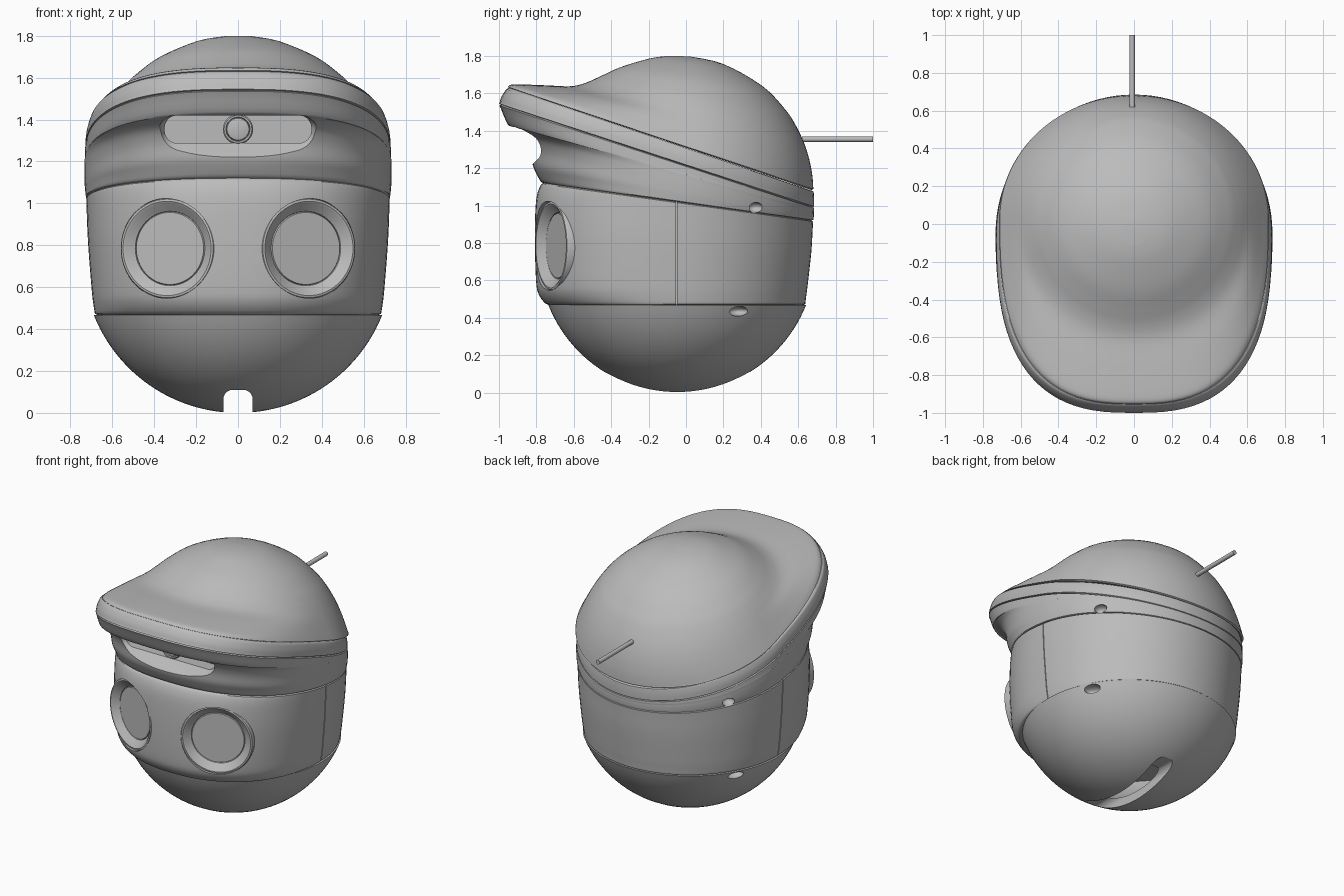
import bpy, bmesh, math
from mathutils import Matrix, Vector

if "Cube" in bpy.data.objects:
    bpy.data.objects.remove(bpy.data.objects["Cube"])

grey = bpy.data.materials.new("plain grey")
grey.use_nodes = True
grey.diffuse_color = (0.5, 0.5, 0.5, 1)
grey.node_tree.nodes["Principled BSDF"].inputs["Base Color"].default_value = (0.5, 0.5, 0.5, 1)

SIDES = 96
MID = -0.05          # y of the widest line of the head


def skin(name, rings, matrix=None):
    """Closed solid through a stack of equal rings, with flat ends."""
    bm = bmesh.new()
    rows = [[bm.verts.new(p) for p in ring] for ring in rings]
    for a, b in zip(rows, rows[1:]):
        for i in range(len(a)):
            j = (i + 1) % len(a)
            bm.faces.new((a[i], a[j], b[j], b[i]))
    bm.faces.new(rows[0][::-1])
    bm.faces.new(rows[-1])
    bmesh.ops.recalc_face_normals(bm, faces=bm.faces)
    if matrix:
        bm.transform(matrix)
    mesh = bpy.data.meshes.new(name)
    bm.to_mesh(mesh)
    bm.free()
    mesh.materials.append(grey)
    obj = bpy.data.objects.new(name, mesh)
    bpy.context.collection.objects.link(obj)
    return obj


def head_ring(w, yc, yf, zf, yb, zb, n):
    """Tilted outline: round at the back, squarer at the front."""
    pts = []
    for i in range(SIDES):
        c, s = math.cos(math.tau * i / SIDES), math.sin(math.tau * i / SIDES)
        e = 1 if s >= 0 else 2 / n
        x = w * math.copysign(abs(c) ** e, c)
        y = yc + (yb - yc if s >= 0 else yf - yc) * abs(s) ** e
        pts.append((x, y, zf + (zb - zf) * (y - yf) / (yb - yf)))
    return pts


def smooth_sections(secs, steps=4):
    """Catmull-Rom curve through the sections."""
    out = []
    for i in range(len(secs) - 1):
        p = [secs[max(0, min(len(secs) - 1, i + k))] for k in (-1, 0, 1, 2)]
        for k in range(steps):
            t = k / steps
            out.append([0.5 * (2 * b + (c - a) * t + (2 * a - 5 * b + 4 * c - d) * t * t
                               + (3 * b - a - 3 * c + d) * t ** 3) for a, b, c, d in zip(*p)])
    return out + [list(secs[-1])]


def head_part(name, secs, groove_top=True):
    """Loft with slightly turned-in rims, so that neighbours meet in a groove."""
    secs = smooth_sections(secs)

    def rim(k, dz):
        w, yc, yf, zf, yb, zb, n = secs[k]
        secs[k] = [w, yc, yf, zf + dz, yb, zb + dz, n]
        return [w - 0.01, yc, yf + 0.01, zf, yb - 0.01, zb, n]
    first = rim(0, 0.005)
    last = [rim(-1, -0.005)] if groove_top else []
    return skin(name, [head_ring(*s) for s in [first] + secs + last])


def circle(r, h, n=64):
    return [(r * math.cos(math.tau * i / n), r * math.sin(math.tau * i / n), h) for i in range(n)]


def lathe(name, profile, matrix):
    return skin(name, [circle(r, h) for r, h in profile], matrix)


def slot_ring(hw, z0, z1, r, y):
    """Rounded rectangle in the xz plane."""
    pts = []
    for i in range(32):
        a = math.tau * (i + 0.5) / 32
        c, s = math.cos(a), math.sin(a)
        pts.append((math.copysign(hw - r, c) + r * c, y,
                    (z1 - r if s > 0 else z0 + r) + r * s))
    return pts


def cut(target, cutter):
    mod = target.modifiers.new("cut", 'BOOLEAN')
    mod.operation, mod.solver, mod.object = 'DIFFERENCE', 'EXACT', cutter
    bpy.context.view_layer.objects.active = target
    bpy.ops.object.modifier_apply(modifier=mod.name)
    bpy.data.objects.remove(cutter)


def facing(x, y, z, turn=0.0):
    """Local z points to the front, turned outward about the vertical."""
    return Matrix.Translation((x, y, z)) @ Matrix.Rotation(turn, 4, 'Z') @ Matrix.Rotation(math.pi / 2, 4, 'X')


def dent(target, x, y, z, sx, sz):
    """Small oval vent on both sides."""
    for side in (1, -1):
        rings = [circle(math.sin(math.pi * k / 16), -math.cos(math.pi * k / 16), 32) for k in range(1, 16)]
        cut(target, skin("vent_cutter", rings, Matrix.Translation((side * x, y, z))
                         @ Matrix.Diagonal((sx, sx, sz, 1))))


# Hollow chin bowl with a neck slot
def bowl_rings(R, top):
    end = math.acos(1 - top / 0.741)
    return [[(x, y + MID + 0.003, 0.741 - R * math.cos(a)) for x, y, _ in circle(R * math.sin(a), 0, SIDES)]
            for a in [end * k / 24 for k in range(1, 25)]]


bowl = skin("chin_bowl", bowl_rings(0.741, 0.468) + bowl_rings(0.68, 0.44)[::-1])
cut(bowl, skin("neck_cutter", [slot_ring(0.07, -0.2, 0.11, 0.045, y) for y in (-1, 1)]))
dent(bowl, 0.585, 0.28, 0.435, 0.055, 0.027)

# Face band
face = head_part("face_band", [
    (0.682, MID, -0.745, 0.468, 0.637, 0.468, 2.2),
    (0.69, MID, -0.785, 0.52, 0.642, 0.51, 2.3),
    (0.698, MID, -0.802, 0.6, 0.65, 0.57, 2.35),
    (0.715, MID, -0.808, 0.85, 0.67, 0.75, 2.35),
    (0.722, MID, -0.80, 1.04, 0.677, 0.87, 2.3),
    (0.724, MID, -0.772, 1.12, 0.68, 0.92, 2.3)])
for side in (1, -1):
    seam = [[(side * x, MID + y, z) for x, y in ((0.67, -0.003), (0.8, -0.003), (0.8, 0.003), (0.67, 0.003))]
            for z in (0.4, 1.1)]
    cut(face, skin("seam_cutter", seam))

# Round eyes, set into the face
eye_profile = [(0.2, -0.07), (0.241, -0.06), (0.241, 0.012), (0.235, 0.022), (0.225, 0.024),
               (0.214, 0.018), (0.185, -0.012), (0.178, -0.016), (0.176, -0.022), (0.172, -0.014)]
eyes = []
for side, label in ((1, "left"), (-1, "right")):
    place = facing(side * 0.33, -0.70, 0.785, side * math.radians(21))
    cut(face, lathe("eye_cutter", [(0.238, -0.05), (0.238, 0.4)], place))
    eyes.append(lathe(label + "_eye", eye_profile, place))

# Forehead flaring out under the visor
forehead = head_part("forehead", [
    (0.724, MID, -0.772, 1.12, 0.68, 0.92, 2.3),
    (0.728, MID, -0.80, 1.17, 0.682, 0.93, 2.3),
    (0.731, MID, -0.82, 1.22, 0.683, 0.94, 2.35),
    (0.733, MID, -0.83, 1.30, 0.684, 0.955, 2.4),
    (0.733, MID, -0.86, 1.37, 0.684, 0.967, 2.5),
    (0.733, MID, -0.925, 1.42, 0.685, 0.975, 2.6),
    (0.732, MID, -0.955, 1.437, 0.685, 0.98, 2.65),
    (0.73, MID, -0.998, 1.54, 0.685, 0.99, 2.7)])
cut(forehead, skin("sensor_cutter", [
    slot_ring(0.385, 1.22, 1.42, 0.09, -1.2), slot_ring(0.385, 1.22, 1.42, 0.09, -0.82),
    slot_ring(0.35, 1.287, 1.42, 0.06, -0.755), slot_ring(0.35, 1.287, 1.42, 0.06, -0.67)]))
dent(forehead, 0.59, 0.37, 0.99, 0.042, 0.028)

# Sensor lens in the slot
lens = lathe("sensor_lens", [(0.072, -0.08), (0.072, 0.0), (0.066, 0.008), (0.058, 0.008),
                             (0.055, -0.004), (0.052, 0.004), (0.03, 0.01)], facing(0, -0.75, 1.354))

# Visor band
band = head_part("visor_band", [
    (0.73, MID, -1.0, 1.54, 0.685, 0.99, 2.7),
    (0.727, MID, -0.985, 1.585, 0.685, 1.035, 2.7),
    (0.712, MID, -0.955, 1.63, 0.682, 1.08, 2.7)])

# Dome with the visor's top: round behind, drawn out to a peak in front
DOME = Vector((MID, 1.07))
RADIUS = 0.731


def dome_section(yf, zf, back, n, widen):
    b = DOME + RADIUS * Vector((math.cos(math.radians(back)), math.sin(math.radians(back))))
    normal = Vector((zf - b.y, b.x - yf)).normalized()
    d = (b - DOME).dot(normal)
    return ((RADIUS ** 2 - d * d) ** 0.5 * widen, MID + d * normal.x, yf, zf, b.x, b.y, n)


dome = head_part("dome_and_peak", [dome_section(*s) for s in (
    (-0.955, 1.63, 1, 2.7, 1.035), (-0.94, 1.645, 4, 2.7, 1.025), (-0.89, 1.648, 8, 2.65, 1.015),
    (-0.75, 1.643, 14, 2.5, 1.005), (-0.62, 1.638, 21, 2.2, 1), (-0.54, 1.655, 29, 2.05, 1),
    (-0.46, 1.69, 37, 2, 1), (-0.35, 1.74, 51, 2, 1), (-0.2, 1.785, 70, 2, 1),
    (-0.11, 1.799, 85, 2, 1))], groove_top=False)

# Rear aerial
aerial = lathe("aerial", [(0.015, 0), (0.015, 0.38)], facing(-0.01, 0.62, 1.355, math.pi))

for obj in [bowl, face, forehead, lens, band, dome, aerial] + eyes:
    bpy.ops.object.select_all(action='DESELECT')
    obj.select_set(True)
    bpy.context.view_layer.objects.active = obj
    bpy.ops.object.shade_smooth_by_angle(angle=math.radians(32))
